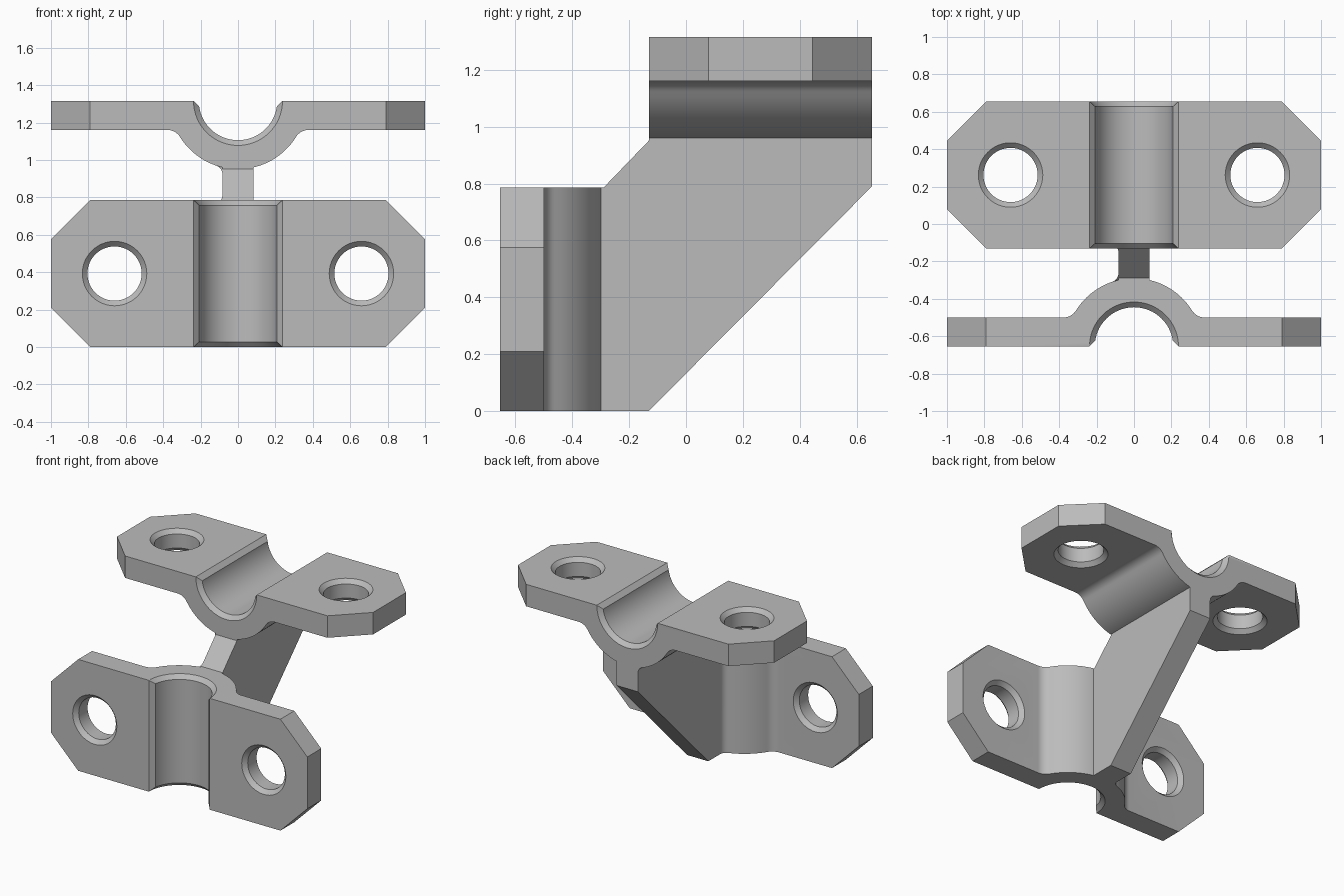
import bpy, bmesh, math
from mathutils import Matrix, Vector

cube = bpy.data.objects.get("Cube")
if cube:
    bpy.data.objects.remove(cube, do_unlink=True)

LENGTH, THICK = 0.786, 0.155      # clamp length and plate thickness
HALF = LENGTH / 2
OUTER, INNER = 0.365, 0.21        # saddle radii
BEVEL = 0.028
WEB = 0.083                       # half width of the web
FRONT, TOP = -0.655, 1.316        # mating faces of the two clamps

grey = bpy.data.materials.new("grey")
grey.use_nodes = True
grey.diffuse_color = (0.5, 0.5, 0.5, 1)
grey.node_tree.nodes["Principled BSDF"].inputs["Base Color"].default_value = (0.5, 0.5, 0.5, 1)


def prism(outline, start, end, place):
    """Extrude a 2D outline; place(a, b, t) puts each point in space."""
    bm = bmesh.new()
    rings = [[bm.verts.new(place(a, b, t)) for a, b in outline] for t in (start, end)]
    n = len(outline)
    for i in range(n):
        j = (i + 1) % n
        bm.faces.new((rings[0][i], rings[0][j], rings[1][j], rings[1][i]))
    bm.faces.new(rings[0])
    bm.faces.new(rings[1])
    bmesh.ops.recalc_face_normals(bm, faces=bm.faces)
    return bm


def lathe(profile, segments, matrix):
    """Closed solid of (radius, height) rings around z."""
    bm = bmesh.new()
    rings = [[bm.verts.new((r * math.cos(2 * math.pi * i / segments),
                            r * math.sin(2 * math.pi * i / segments), h))
              for i in range(segments)] for r, h in profile]
    for lo, hi in zip(rings, rings[1:]):
        for i in range(segments):
            j = (i + 1) % segments
            bm.faces.new((lo[i], lo[j], hi[j], hi[i]))
    bm.faces.new(rings[0])
    bm.faces.new(rings[-1])
    bmesh.ops.recalc_face_normals(bm, faces=bm.faces)
    bm.transform(matrix)
    return bm


def slice_off(bm, point, normal):
    """Remove everything beyond a plane and cap the cut."""
    geom = bm.verts[:] + bm.edges[:] + bm.faces[:]
    cut = bmesh.ops.bisect_plane(bm, geom=geom, plane_co=point, plane_no=normal, clear_outer=True)
    edges = [e for e in cut["geom_cut"] if isinstance(e, bmesh.types.BMEdge)]
    bmesh.ops.contextual_create(bm, geom=edges)
    bmesh.ops.recalc_face_normals(bm, faces=bm.faces)


def make_object(name, bm):
    mesh = bpy.data.meshes.new(name)
    bm.to_mesh(mesh)
    bm.free()
    mesh.materials.append(grey)
    obj = bpy.data.objects.new(name, mesh)
    bpy.context.collection.objects.link(obj)
    return obj


def activate(obj):
    bpy.ops.object.select_all(action="DESELECT")
    obj.select_set(True)
    bpy.context.view_layer.objects.active = obj


def smooth(obj):
    activate(obj)
    bpy.ops.object.shade_smooth_by_angle(angle=math.radians(25))


def subtract(obj, cutter_bm):
    cutter = make_object("cutter", cutter_bm)
    cutter.hide_render = True
    activate(obj)
    mod = obj.modifiers.new("cut", "BOOLEAN")
    mod.operation, mod.solver, mod.object = "DIFFERENCE", "EXACT", cutter
    bpy.ops.object.modifier_apply(modifier=mod.name)
    bpy.data.objects.remove(cutter, do_unlink=True)


def arc(cx, cz, r, a0, a1, steps):
    return [(cx + r * math.cos(a0 + (a1 - a0) * i / steps),
             cz + r * math.sin(a0 + (a1 - a0) * i / steps)) for i in range(steps + 1)]


def along_y(a, b, t):
    return (a, t, b)


def clamp_half():
    # Right half of the underside: plate, blend radius, round saddle
    r = 0.08
    cz = -(THICK + r)
    cx = math.sqrt((OUTER + r) ** 2 - cz ** 2)
    toward = math.atan2(cz, cx)
    blend = arc(cx, cz, r, math.pi / 2, toward + math.pi, 8)
    saddle = arc(0, 0, OUTER, toward, -math.pi / 2, 16)
    return [(1, 0), (1, -THICK)] + blend + saddle[1:]


def build_clamp(name):
    right = clamp_half()
    outline = right + [(-x, z) for x, z in reversed(right[:-1])]
    bm = prism(outline, -HALF, HALF, along_y)
    for sx in (-1, 1):
        for sy in (-1, 1):
            slice_off(bm, Vector((sx, sy * (HALF - 0.21), 0)), Vector((sx, sy, 0)))
    clamp = make_object(name, bm)
    # Tube groove with bevelled ends and bevelled long edges
    over = 0.02
    groove = [(INNER + BEVEL + over, -HALF - over), (INNER, -HALF + BEVEL),
              (INNER, HALF - BEVEL), (INNER + BEVEL + over, HALF + over)]
    subtract(clamp, lathe(groove, 64, Matrix.Rotation(math.pi / 2, 4, "X")))
    wide = INNER + BEVEL
    lip = [(-wide - over, over), (wide + over, over),
           (INNER - 0.01, -BEVEL - 0.01), (-INNER + 0.01, -BEVEL - 0.01)]
    subtract(clamp, prism(lip, -HALF - over, HALF + over, along_y))
    # Bolt holes, bevelled on both faces
    hole = [(0.192, -THICK - over), (0.145, -THICK + BEVEL),
            (0.145, -BEVEL), (0.192, over)]
    for x in (-0.66, 0.66):
        subtract(clamp, lathe(hole, 48, Matrix.Translation((x, 0, 0))))
    smooth(clamp)
    return clamp


def build_blend(name, extra_start, extra_end):
    # Concave strip easing the web into a saddle, on one side only
    r = 0.05
    cx = -(WEB + r)
    cz = -math.sqrt((OUTER + r) ** 2 - cx ** 2)
    curve = arc(cx, cz, r, 0, math.atan2(-cz, -cx), 8)
    outline = curve + [(-WEB - 0.01, -OUTER + 0.02), (-WEB + 0.03, -OUTER + 0.02), (-WEB + 0.03, cz)]
    return prism(outline, -HALF - extra_start, HALF + extra_end, along_y)


# The two clamps share one shape at right angles
top_matrix = Matrix.Translation((0, -FRONT - HALF, TOP))
front_matrix = Matrix.Translation((0, FRONT, HALF)) @ Matrix.Rotation(math.pi / 2, 4, "X")
for name, matrix in (("top_clamp", top_matrix), ("front_clamp", front_matrix)):
    build_clamp(name).matrix_world = matrix

# Diagonal web joining the saddles
back = -FRONT
neck_low = Vector((0, FRONT + OUTER, LENGTH))
inset = 0.015
side = [(FRONT + OUTER - inset, 0), (back - LENGTH, 0), (back, TOP - OUTER - 0.16),
        (back, TOP - OUTER + inset), (back - LENGTH, TOP - OUTER + inset),
        (back - LENGTH, TOP - OUTER), (FRONT + OUTER, LENGTH), (FRONT + OUTER - inset, LENGTH)]
web = make_object("web", prism(side, -WEB, WEB, lambda a, b, t: (t, a, b)))

# Blend strips, trimmed to the slope of the neck
neck_normal = Vector((0, -1, 1))
for name, matrix, ends in (("top_blend", top_matrix, (0.06, 0)),
                           ("front_blend", front_matrix, (0, 0.06))):
    strip = build_blend(name, *ends)
    strip.transform(matrix)
    slice_off(strip, neck_low, neck_normal)
    smooth(make_object(name, strip))
